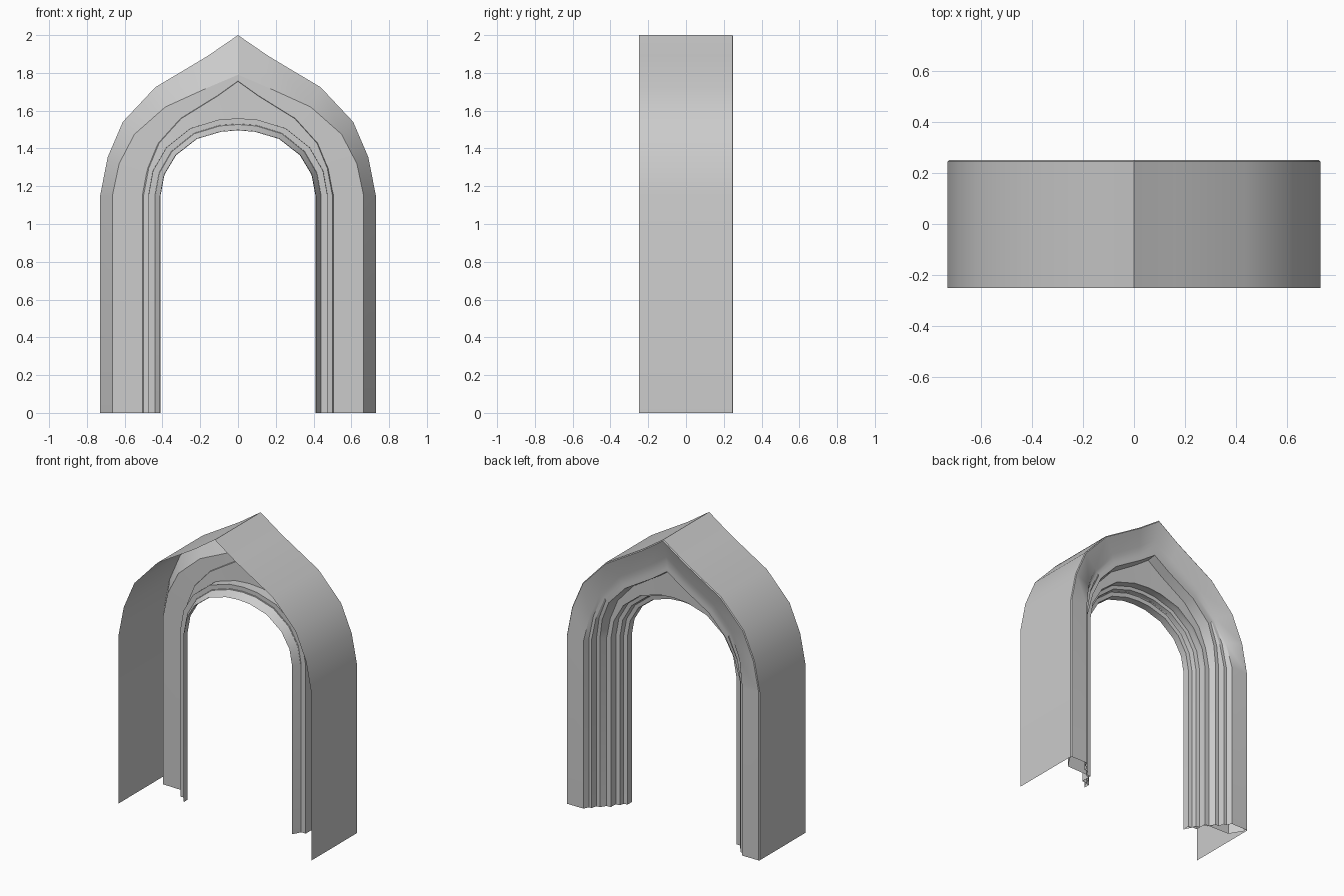
import bpy, bmesh, math

if "Cube" in bpy.data.objects:
    bpy.data.objects.remove(bpy.data.objects["Cube"])

SPRING = 1.15
# half-arch shapes as (x fraction, height fraction), springing to apex
OGEE = [(1, 0), (.945, .24), (.835, .46), (.6, .675), (.22, .87), (0, 1)]
ROUND = [(1, 0), (.95, .32), (.8, .62), (.53, .87), (.22, .98), (0, 1)]


def arch_line(w, apex, y_leg, y_top, k):
    """One moulding line, left foot to right foot; k blends ogee (0) to round (1)."""
    half = [(w, y_leg, 0)]
    for (ox, oz), (rx, rz) in zip(OGEE, ROUND):
        x = ox + (rx - ox) * k
        z = oz + (rz - oz) * k
        y = y_leg + (y_top - y_leg) * min(1, z * 2.2)
        half.append((w * x, y, SPRING + (apex - SPRING) * z))
    return [(-x, y, z) for x, y, z in half[:-1]] + half[::-1]


def loft(name, lines, angle=30):
    bm = bmesh.new()
    rows = [[bm.verts.new(p) for p in arch_line(*l)] for l in lines]
    for a, b in zip(rows, rows[1:]):
        for i in range(len(a) - 1):
            bm.faces.new((a[i], a[i + 1], b[i + 1], b[i]))
    bmesh.ops.remove_doubles(bm, verts=bm.verts, dist=1e-5)
    me = bpy.data.meshes.new(name)
    bm.to_mesh(me)
    bm.free()
    ob = bpy.data.objects.new(name, me)
    bpy.context.collection.objects.link(ob)
    bpy.ops.object.select_all(action='DESELECT')
    ob.select_set(True)
    bpy.context.view_layer.objects.active = ob
    bpy.ops.object.shade_smooth_by_angle(angle=math.radians(angle))
    return ob


# outer wall strip with its small bevel at the back
loft("outer_wall", [(.73, 2.0, -.25, -.25, 0), (.73, 2.0, .245, .245, 0),
                    (.725, 1.992, .25, .25, 0)])

# back face and cove: stepped colonnettes on the legs that merge into the ogee cove
loft("ogee_cove", [(.725, 1.992, .25, .25, 0), (.6, 1.87, .25, .213, 0),
                   (.585, 1.84, .215, .208, 0), (.565, 1.815, .215, .205, 0),
                   (.555, 1.79, .175, .205, 0), (.53, 1.765, .175, .205, 0),
                   (.5, 1.755, .125, .124, 0)])

# spandrel between the pointed hood and the round opening
loft("spandrel", [(.5, 1.755, .125, .124, 0), (.475, 1.56, .12, .12, 1)])

# stepped round mouldings on the back of the opening
loft("inner_mouldings", [(.475, 1.56, .12, .12, 1), (.472, 1.557, .085, .085, 1),
                         (.445, 1.535, .08, .08, 1), (.438, 1.53, .05, .05, 1),
                         (.412, 1.5, .045, .045, 1), (.41, 1.495, 0, 0, 1)])

# recessed front panel behind the outer wall, stepping forward around the opening
loft("front_panel", [(.73, 2.0, .245, .245, 0), (.665, 1.79, .14, .14, .3),
                     (.475, 1.56, .135, .135, 1), (.474, 1.56, .055, .055, 1),
                     (.44, 1.53, .055, .055, 1), (.412, 1.497, 0, 0, 1)])
